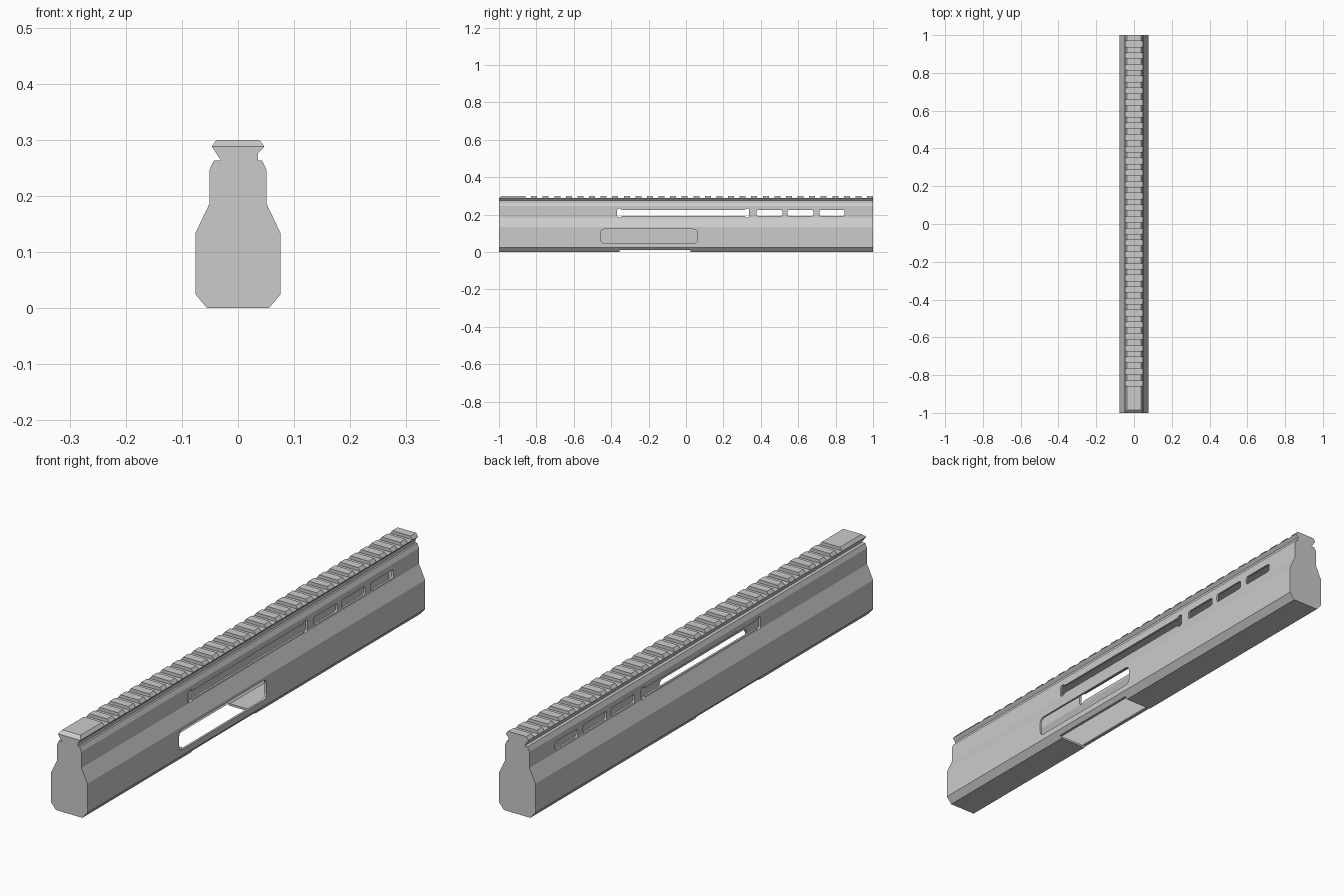
import bpy, bmesh, math

if "Cube" in bpy.data.objects:
    bpy.data.objects.remove(bpy.data.objects["Cube"])


def prism(name, pts, lo, hi, axis='y'):
    """Extrude a closed 2D outline: (x, z) along y, or (y, z) along x."""
    bm = bmesh.new()
    rings = []
    for d in (lo, hi):
        rings.append([bm.verts.new((a, d, b) if axis == 'y' else (d, a, b)) for a, b in pts])
    bm.faces.new(rings[0])
    bm.faces.new(rings[1][::-1])
    n = len(pts)
    for i in range(n):
        j = (i + 1) % n
        bm.faces.new((rings[0][i], rings[1][i], rings[1][j], rings[0][j]))
    bmesh.ops.recalc_face_normals(bm, faces=bm.faces[:])
    me = bpy.data.meshes.new(name)
    bm.to_mesh(me)
    bm.free()
    ob = bpy.data.objects.new(name, me)
    bpy.context.collection.objects.link(ob)
    return ob


def rounded(y0, y1, z0, z1, r, seg=4):
    """Rounded rectangle outline."""
    pts = []
    for cy, cz, a0 in ((y1 - r, z1 - r, 0), (y0 + r, z1 - r, 90),
                       (y0 + r, z0 + r, 180), (y1 - r, z0 + r, 270)):
        for k in range(seg + 1):
            a = math.radians(a0 + 90 * k / seg)
            pts.append((cy + r * math.cos(a), cz + r * math.sin(a)))
    return pts


def mirrored(half):
    return half + [(-x, z) for x, z in reversed(half)]


def cut(target, cutter):
    m = target.modifiers.new("cut", 'BOOLEAN')
    m.operation = 'DIFFERENCE'
    m.solver = 'EXACT'
    m.object = cutter
    bpy.context.view_layer.objects.active = target
    bpy.ops.object.modifier_apply(modifier=m.name)
    bpy.data.objects.remove(cutter, do_unlink=True)


# Housing: outer profile, with slightly different undercuts left and right
right = [(.055, 0), (.076, .025), (.076, .133), (.051, .186), (.051, .246), (.043, .263)]
neck = [(.036, .263), (.036, .276), (.047, .288), (-.047, .288), (-.03, .263)]
left = [(-x, z) for x, z in reversed(right)]
housing = prism("housing", right + neck + left, -1, 1)

# Hollow interior with closed ends
cavity = mirrored([(.051, .008), (.068, .028), (.068, .131), (.043, .184), (.043, .245)])
cut(housing, prism("cavity", cavity, -.99, .99))

# Long slot with wider ends, then three short slots, all through both sides
for y0, y1, z0, z1, r in ((-.355, .328, .193, .225, .002),
                          (-.368, -.345, .186, .232, .008),
                          (.315, .338, .186, .232, .008),
                          (.377, .516, .193, .225, .009),
                          (.543, .682, .193, .225, .009),
                          (.714, .848, .193, .225, .009)):
    cut(housing, prism("slot", rounded(y0, y1, z0, z1, r), -.1, .1, 'x'))

# Side port on the right wall only
cut(housing, prism("port", rounded(-.457, .061, .047, .122, .02), .03, .1, 'x'))

# Opening in the underside
cut(housing, prism("bottom_opening", mirrored([(.1, -.05), (.1, .01)]), -.355, .025))

# Top rail: long front land with a sloped nose, then 30 cross ribs
land = mirrored([(.047, .288), (.038, .3)])
front_land = prism("rail_front_land", land, -1, -.858)
for v in front_land.data.vertices:
    if v.co.z > .295 and v.co.y < -.99:
        v.co.y = -.986
pitch = (1 - .032 + .828) / 29
for i in range(30):
    y = -.828 + i * pitch
    prism(f"rail_rib_{i + 1:02d}", land, y, y + .032)
